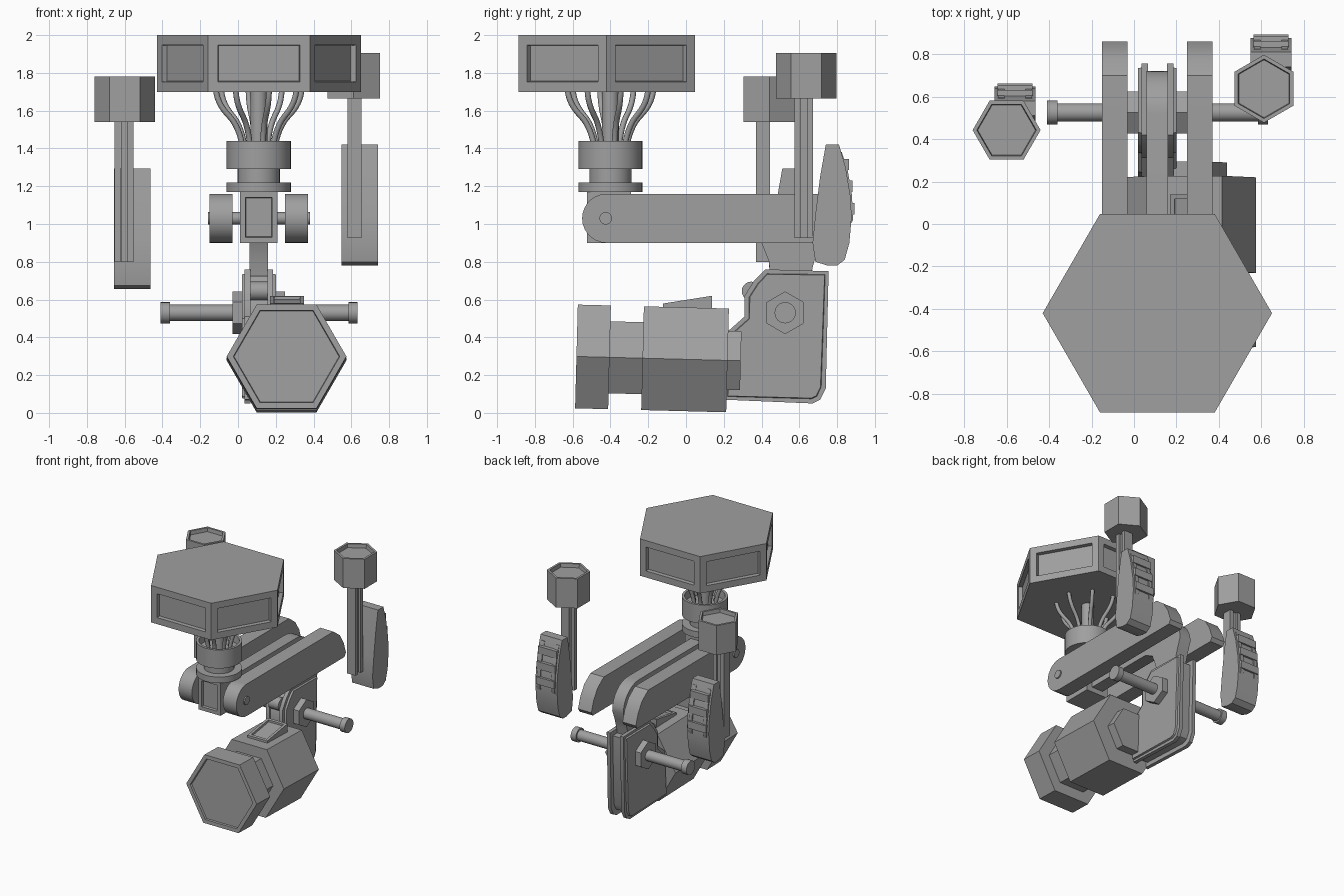
import bpy, bmesh, math
from mathutils import Matrix, Vector

if "Cube" in bpy.data.objects:
    bpy.data.objects.remove(bpy.data.objects["Cube"])

grey = bpy.data.materials.new("mid_grey")
grey.diffuse_color = (0.35, 0.35, 0.35, 1)
grey.use_nodes = True
grey.node_tree.nodes["Principled BSDF"].inputs["Base Color"].default_value = grey.diffuse_color


def finish(name, bm):
    bmesh.ops.recalc_face_normals(bm, faces=bm.faces)
    me = bpy.data.meshes.new(name)
    bm.to_mesh(me)
    bm.free()
    ob = bpy.data.objects.new(name, me)
    bpy.context.collection.objects.link(ob)
    me.materials.append(grey)
    bpy.ops.object.select_all(action='DESELECT')
    ob.select_set(True)
    bpy.context.view_layer.objects.active = ob
    bpy.ops.object.shade_smooth_by_angle(angle=math.radians(35))
    return ob


def panel(bm, test, margin, depth):
    """Frame the chosen faces and push their middles in (or out if positive)."""
    bm.normal_update()
    faces = [f for f in bm.faces if test(f.normal)]
    bmesh.ops.inset_individual(bm, faces=faces, thickness=margin)
    bmesh.ops.inset_individual(bm, faces=faces, thickness=0.004, depth=depth)


def slab(name, profile, x0, x1, recess=None):
    """Extrude a (y, z) outline from x0 to x1."""
    bm = bmesh.new()
    f = bm.faces.new([bm.verts.new((x0, y, z)) for y, z in profile])
    r = bmesh.ops.extrude_face_region(bm, geom=[f])
    bmesh.ops.translate(bm, vec=(x1 - x0, 0, 0),
                        verts=[v for v in r["geom"] if isinstance(v, bmesh.types.BMVert)])
    bmesh.ops.recalc_face_normals(bm, faces=bm.faces)
    if recess:
        panel(bm, *recess)
    return finish(name, bm)


def box(name, x, y, z, recess=None):
    return slab(name, [(y[0], z[0]), (y[1], z[0]), (y[1], z[1]), (y[0], z[1])], x[0], x[1], recess)


def prism(name, a, b, r, n=32, turn=0.0, recess=None):
    """n-sided prism between points a and b; turn spins it about its axis."""
    a, b = Vector(a), Vector(b)
    d = b - a
    # u is the direction of the first corner
    u = Vector((1, 0, 0)) if abs(d.x) < 0.9 * d.length else Vector((0, 0, 1))
    w = d.normalized()
    u = (u - w * u.dot(w)).normalized()
    v = w.cross(u)
    bm = bmesh.new()
    rings = []
    for p in (a, b):
        rings.append([bm.verts.new(p + r * (u * math.cos(t) + v * math.sin(t)))
                      for t in [turn + 2 * math.pi * i / n for i in range(n)]])
    for i in range(n):
        j = (i + 1) % n
        bm.faces.new((rings[0][i], rings[0][j], rings[1][j], rings[1][i]))
    bm.faces.new(rings[0][::-1])
    bm.faces.new(rings[1])
    bmesh.ops.recalc_face_normals(bm, faces=bm.faces)
    if recess:
        panel(bm, *recess)
    return finish(name, bm)


def arc(cy, cz, r, a0, a1, n=10):
    return [(cy + r * math.cos(math.radians(a0 + (a1 - a0) * i / n)),
             cz + r * math.sin(math.radians(a0 + (a1 - a0) * i / n))) for i in range(n + 1)]


def up(n): return n.z > 0.9
def front(n): return n.y < -0.9
def sideways(n): return abs(n.z) < 0.1


CX = 0.11
# Hexagonal head with a recessed window on each side
prism("head", (CX, -0.42, 1.70), (CX, -0.42, 2.0), 0.54, 6, 0, (sideways, 0.075, -0.03))

# Neck collars and central post
prism("neck_base", (CX, -0.40, 1.17), (CX, -0.40, 1.22), 0.17)
prism("neck_waist", (CX, -0.40, 1.21), (CX, -0.40, 1.30), 0.112)
prism("neck_cup", (CX, -0.40, 1.29), (CX, -0.40, 1.44), 0.17, 32, 0, (up, 0.02, -0.06))
prism("neck_post", (CX, -0.40, 1.15), (CX, -0.40, 1.71), 0.045, 24)

# Cables fanning out from the cup to the head
for i in range(8):
    t = 2 * math.pi * (i + 0.3) / 8
    cu = bpy.data.curves.new("cable", 'CURVE')
    cu.dimensions = '3D'
    cu.bevel_depth = 0.015
    cu.bevel_resolution = 2
    cu.resolution_u = 8
    sp = cu.splines.new('BEZIER')
    pts = [(0.085, 1.36, 0.07), (0.16, 1.57, 0.07), (0.235, 1.72, 0.06)]
    dirs = [(0, 1), (0.7, 0.7), (0.1, 1)]
    sp.bezier_points.add(2)
    for bp, (r, z, h), (dr, dz) in zip(sp.bezier_points, pts, dirs):
        def at(rr, zz): return (CX + rr * math.cos(t), -0.40 + rr * math.sin(t), zz)
        bp.handle_left_type = bp.handle_right_type = 'FREE'
        bp.co = at(r, z)
        bp.handle_left = at(r - dr * h, z - dz * h)
        bp.handle_right = at(r + dr * h, z + dz * h)
    cu.materials.append(grey)
    bpy.context.collection.objects.link(bpy.data.objects.new("cable", cu))

# Pivot block, axle and the two long side arms
box("pivot_block", (0.01, 0.21), (-0.525, -0.29), (0.90, 1.17), (front, 0.042, -0.02))
prism("pivot_axle", (-0.16, -0.425, 1.03), (0.38, -0.425, 1.03), 0.033, 24)
arm = arc(-0.42, 1.03, 0.13, 90, 270, 14) + [(0.84, 0.90), (0.86, 0.93), (0.83, 1.02), (0.78, 1.10), (0.70, 1.16)]
slab("side_arm_left", arm, -0.15, -0.03)
slab("side_arm_right", arm, 0.25, 0.37)

# Centre link bending down into the bracket
link = [(-0.32, 0.94), (-0.32, 1.12)] + arc(0.52, 0.92, 0.20, 90, 0, 8) + [
    (0.69, 0.84), (0.67, 0.77), (0.64, 0.55), (0.45, 0.55), (0.44, 0.80), (0.40, 0.90), (0.32, 0.94)]
slab("centre_link", link, 0.06, 0.16)
prism("link_knob", (0.065, 0.345, 0.645), (0.155, 0.345, 0.645), 0.05, 20)

# Bracket: two chamfered plates around a thinner core
plate = [(0.20, 0.07), (0.67, 0.05), (0.71, 0.07), (0.74, 0.13), (0.755, 0.75), (0.42, 0.76),
         (0.36, 0.70), (0.31, 0.62), (0.31, 0.51), (0.22, 0.43)]
core = [(0.46 + (y - 0.46) * 0.88, 0.40 + (z - 0.40) * 0.9) for y, z in plate]
for name, x0, x1, s in (("bracket_plate_left", 0.035, 0.065, -1), ("bracket_plate_right", 0.155, 0.185, 1)):
    slab(name, plate, x0, x1, (lambda n, s=s: n.x * s > 0.9, 0.025, 0.015))
slab("bracket_core", core, 0.06, 0.16)

# Cross rod with hex nuts and end caps
prism("cross_rod", (-0.40, 0.525, 0.53), (0.62, 0.525, 0.53), 0.043, 24)
for name, a, b, r, n in (("nut_left", -0.03, 0.03, 0.113, 6), ("nut_right", 0.19, 0.25, 0.113, 6),
                         ("rod_cap_left", -0.41, -0.36, 0.056, 24), ("rod_cap_right", 0.585, 0.632, 0.056, 24)):
    prism(name, (a, 0.525, 0.53), (b, 0.525, 0.53), r, n)

# Hexagonal barrel pointing forward, dipping slightly at the rear
BX, BZ = 0.257, 0.288
barrel = []
for name, y0, y1, r, rec in (("barrel_front", -0.58, -0.405, 0.317, (front, 0.035, -0.015)),
                             ("barrel_neck", -0.42, -0.21, 0.22, None),
                             ("barrel_body", -0.23, 0.22, 0.317, None),
                             ("barrel_rear", 0.21, 0.29, 0.18, None)):
    barrel.append(prism(name, (BX, y0, BZ), (BX, y1, BZ), r, 6, 0, rec))
barrel.append(slab("barrel_hatch", [(-0.13, 0.55), (0.13, 0.55), (0.13, 0.628), (-0.13, 0.58)],
                   0.17, 0.35, (up, 0.03, -0.015)))
tilt = (Matrix.Translation((BX, -0.17, BZ)) @ Matrix.Rotation(math.radians(-1.5), 4, 'X')
        @ Matrix.Translation((-BX, 0.17, -BZ)))
for ob in barrel:
    ob.data.transform(tilt)


# Two floating hand units: clip body, twin stems and a hexagonal cup
def hand_unit(side, hx, hy, bx, by, dz, spun):
    z = lambda v: v + dz
    w = 0.097
    body = [(0.07, 1.42), (0.14, 1.42), (0.175, 1.30), (0.20, 1.15), (0.207, 1.04), (0.195, 0.90),
            (0.17, 0.81), (0.13, 0.78), (0.08, 0.78), (0.015, 0.80), (0.0, 0.90), (0.015, 1.05), (0.04, 1.25)]
    slab(side + "_hand_body", [(by + y, z(v)) for y, v in body], bx - w, bx + w)
    # raised rail and three clip bars on the back
    rail = [(0.10, 1.38), (0.155, 1.38), (0.187, 1.28), (0.209, 1.15), (0.214, 1.02), (0.19, 0.98), (0.1, 1.0)]
    for s in (-1, 1):
        slab(side + "_hand_rail", [(by + y, z(v)) for y, v in rail], bx + s * 0.065 - 0.015, bx + s * 0.065 + 0.015)
    for y, v in ((0.18, 1.315), (0.20, 1.20), (0.21, 1.08)):
        box(side + "_hand_clip", (bx - 0.082, bx + 0.082), (by + y - 0.05, by + y + 0.012), (z(v - 0.03), z(v + 0.03)))
    for s in (-1, 1):
        # stems sit side by side along x, or along y when spun
        if spun:
            sx, sy = (bx - 0.065, bx + 0.01), (hy - 0.013 + s * 0.033 - 0.016, hy - 0.013 + s * 0.033 + 0.016)
        else:
            sx, sy = (hx - 0.003 + s * 0.034 - 0.016, hx - 0.003 + s * 0.034 + 0.016), (by - 0.07, by + 0.005)
        box(side + "_hand_stem", sx, sy, (z(0.925), z(1.69)))
    if spun:
        web_x, web_y = (bx - 0.04, bx - 0.01), (hy - 0.03, hy + 0.005)
    else:
        web_x, web_y = (hx - 0.02, hx + 0.015), (by - 0.04, by - 0.01)
    box(side + "_stem_web", web_x, web_y, (z(0.925), z(1.68)))
    prism(side + "_hand_cup", (hx, hy, z(1.665)), (hx, hy, z(1.905)), 0.16, 6,
          math.pi / 6 if spun else 0, (up, 0.02, -0.03))


hand_unit("right", 0.612, 0.637, 0.645, 0.67, 0.0, True)
hand_unit("left", -0.60, 0.442, -0.56, 0.44, -0.125, False)
